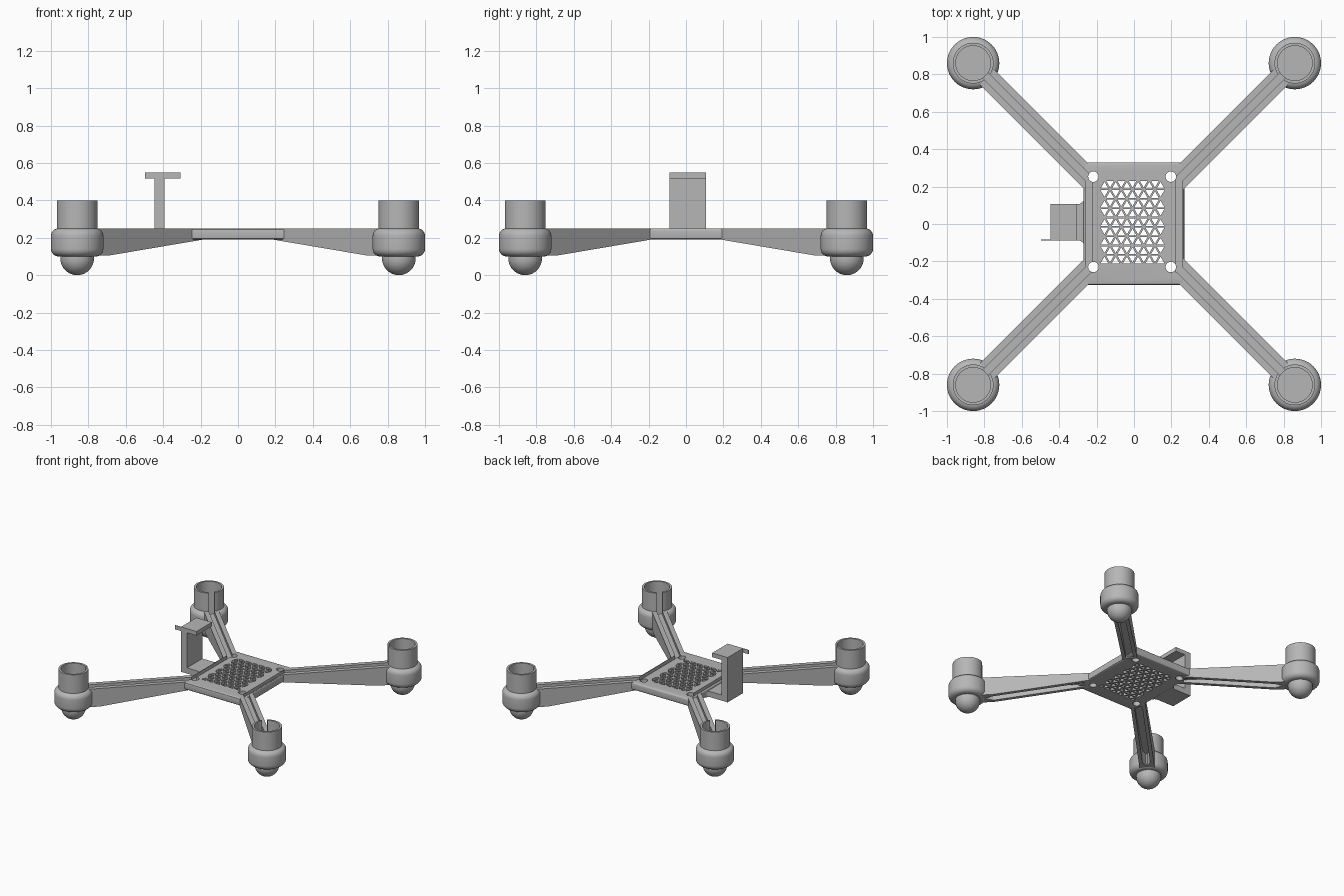
import bpy, bmesh
from math import pi, sin, cos, sqrt
from mathutils import Matrix, Vector

if "Cube" in bpy.data.objects:
    bpy.data.objects.remove(bpy.data.objects["Cube"])

grey = bpy.data.materials.new("mid grey")
grey.use_nodes = True
grey.diffuse_color = (0.47, 0.47, 0.47, 1)
grey.node_tree.nodes["Principled BSDF"].inputs["Base Color"].default_value = grey.diffuse_color

POD = 0.86        # pod centre offset in x and y
TOP = 0.25        # top of plate and arms
UNDER = 0.19      # underside of plate
GROOVE = 0.225    # floor of the wire grooves
ANGLES = [pi / 4 + i * pi / 2 for i in range(4)]
CORNERS = ["back_left", "back_right", "front_right", "front_left"]


def finish(name, bm):
    bmesh.ops.recalc_face_normals(bm, faces=bm.faces)
    mesh = bpy.data.meshes.new(name)
    bm.to_mesh(mesh)
    bm.free()
    mesh.materials.append(grey)
    ob = bpy.data.objects.new(name, mesh)
    bpy.context.collection.objects.link(ob)
    return ob


def add_prism(bm, points, offset, matrix=Matrix()):
    """Extrude a closed 3D outline along an offset."""
    a = [bm.verts.new(matrix @ Vector(p)) for p in points]
    b = [bm.verts.new(matrix @ (Vector(p) + Vector(offset))) for p in points]
    bm.faces.new(a)
    bm.faces.new(b[::-1])
    for i in range(len(a)):
        j = (i + 1) % len(a)
        bm.faces.new((a[i], a[j], b[j], b[i]))


def add_box(bm, x0, x1, y0, y1, z0, z1, matrix=Matrix()):
    add_prism(bm, [(x0, y0, z0), (x1, y0, z0), (x1, y1, z0), (x0, y1, z0)],
              (0, 0, z1 - z0), matrix)


def add_rod(bm, x, y, radius, sides, turn=0):
    """Vertical cutter through the plate."""
    ring = [(x + radius * cos(turn + 2 * pi * i / sides),
             y + radius * sin(turn + 2 * pi * i / sides), 0.1) for i in range(sides)]
    add_prism(bm, ring, (0, 0, 0.3))


def activate(ob):
    bpy.ops.object.select_all(action='DESELECT')
    ob.select_set(True)
    bpy.context.view_layer.objects.active = ob


def cut(ob, *cutters):
    activate(ob)
    for c in cutters:
        mod = ob.modifiers.new("cut", 'BOOLEAN')
        mod.operation = 'DIFFERENCE'
        mod.solver = 'EXACT'
        mod.object = c
        bpy.ops.object.modifier_apply(modifier=mod.name)


def smooth(ob):
    activate(ob)
    bpy.ops.object.shade_smooth_by_angle(angle=pi / 6)


# Cutter: wire grooves along the arms, running on as slots in the motor cups
bm = bmesh.new()
for a in ANGLES:
    add_box(bm, 0.34, 1.17, -0.02, 0.02, GROOVE, 0.5, Matrix.Rotation(a, 4, 'Z'))
arm_grooves = finish("arm_groove_cutter", bm)

# Cutter: grooves along both sides of the plate
bm = bmesh.new()
for s in (-1, 1):
    x0, x1 = sorted((s * 0.225, s * 0.256))
    add_box(bm, x0, x1, -0.26, 0.26, GROOVE + 0.001, 0.4)
side_grooves = finish("side_groove_cutter", bm)

# Cutter: four mounting holes
bm = bmesh.new()
for x in (-0.217, 0.197):
    for y in (-0.23, 0.253):
        add_rod(bm, x, y, 0.028, 24)
mount_holes = finish("mount_hole_cutter", bm)

# Cutter: triangular lattice
bm = bmesh.new()
pitch = 0.06
height = pitch * sqrt(3) / 2
for row in range(9):
    for col in range(11):
        up = (row + col) % 2 == 0
        x = -0.008 + (col - 5) * pitch / 2
        y = 0.01 + (row - 4) * 0.05 + (-1 if up else 1) * height / 6
        add_rod(bm, x, y, 0.024, 3, pi / 2 if up else -pi / 2)
lattice = finish("lattice_cutter", bm)

# Cutter: channels under the arms, pointed at the outer end
bm = bmesh.new()
for a in ANGLES:
    add_prism(bm, [(0.36, -0.028, 0), (1.03, -0.028, 0), (1.09, 0, 0),
                   (1.03, 0.028, 0), (0.36, 0.028, 0)],
              (0, 0, 0.205), Matrix.Rotation(a, 4, 'Z'))
under_channels = finish("under_channel_cutter", bm)
cutters = [arm_grooves, side_grooves, mount_holes, lattice, under_channels]
for c in cutters:
    c.hide_render = True

# Centre plate with softened edges
bm = bmesh.new()
add_box(bm, -0.27, 0.27, -0.325, 0.33, UNDER, TOP)
rim = [e for e in bm.edges if abs(e.verts[0].co.z - e.verts[1].co.z) < 0.001]
bmesh.ops.bevel(bm, geom=rim, offset=0.012, segments=3, profile=0.5, affect='EDGES')
plate = finish("centre_plate", bm)
cut(plate, lattice, side_grooves, arm_grooves, mount_holes)
smooth(plate)

# Lathe profile of a motor pod: round foot, swollen collar, open cup
foot_r, collar_r, soft = 0.09, 0.14, 0.04
profile = [(foot_r * sin(t * pi / 20), foot_r - foot_r * cos(t * pi / 20)) for t in range(11)]
profile += [(foot_r, 0.1)]
for start, cz in ((-pi / 2, 0.1 + soft), (0, TOP - soft)):
    profile += [(collar_r - soft + soft * cos(start + k * pi / 12),
                 cz + soft * sin(start + k * pi / 12)) for k in range(7)]
profile += [(0.109, TOP), (0.109, 0.4), (0.093, 0.4), (0.093, 0.13), (0, 0.13)]

for name, a in zip(CORNERS, ANGLES):
    turn = Matrix.Rotation(a, 4, 'Z')

    # Tapered arm
    bm = bmesh.new()
    add_prism(bm, [(0.32, -0.055, TOP), (1.11, -0.055, TOP), (1.11, -0.055, 0.105),
                   (1.03, -0.055, 0.105), (0.32, -0.055, UNDER)], (0, 0.11, 0), turn)
    arm = finish(name + "_arm", bm)
    cut(arm, under_channels, arm_grooves, side_grooves, mount_holes)

    # Motor pod
    bm = bmesh.new()
    verts = [bm.verts.new((r, 0, z)) for r, z in profile]
    edges = [bm.edges.new(pair) for pair in zip(verts, verts[1:])]
    bmesh.ops.spin(bm, geom=verts + edges, cent=(0, 0, 0), axis=(0, 0, 1),
                   angle=2 * pi, steps=48)
    bmesh.ops.remove_doubles(bm, verts=bm.verts, dist=0.0005)
    bmesh.ops.transform(bm, matrix=Matrix.Translation(turn @ Vector((POD * sqrt(2), 0, 0))),
                        verts=bm.verts)
    pod = finish(name + "_motor_pod", bm)
    cut(pod, arm_grooves)
    smooth(pod)

# Side bracket: flared foot, upright, top shelf and thin lip
Y0, Y1 = -0.088, 0.108
bm = bmesh.new()
add_prism(bm, [(-0.446, Y0, UNDER), (-0.29, Y0, UNDER), (-0.275, Y0 - 0.01, UNDER),
               (-0.262, Y0 - 0.03, UNDER), (-0.262, Y1 + 0.03, UNDER),
               (-0.275, Y1 + 0.01, UNDER), (-0.29, Y1, UNDER), (-0.446, Y1, UNDER)],
          (0, 0, 0.045))
finish("bracket_foot", bm)
for name, x0, x1, y1, z0, z1 in (("bracket_upright", -0.446, -0.393, Y1, UNDER, 0.52),
                                 ("bracket_shelf", -0.446, -0.308, Y1, 0.517, 0.55),
                                 ("bracket_lip", -0.498, -0.446, Y0 + 0.004, 0.517, 0.55)):
    bm = bmesh.new()
    add_box(bm, x0, x1, Y0, y1, z0, z1)
    finish(name, bm)

# Cutters are no longer needed
for c in cutters:
    bpy.data.objects.remove(c)
